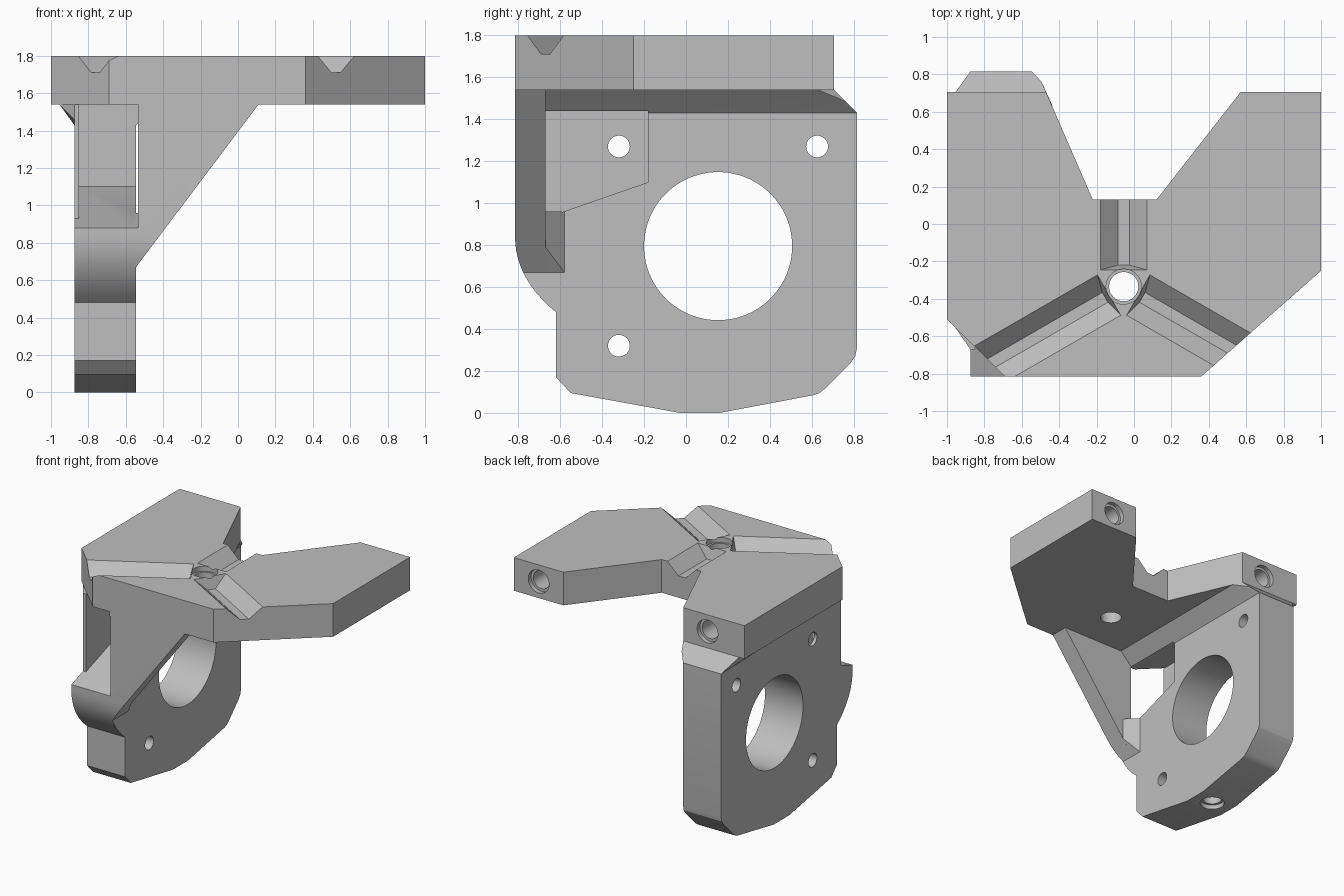
import bpy, bmesh, math
from mathutils import Vector, Matrix

if "Cube" in bpy.data.objects:
    bpy.data.objects.remove(bpy.data.objects["Cube"])

grey = bpy.data.materials.new("plain_grey")
grey.diffuse_color = (0.52, 0.52, 0.52, 1)
grey.use_nodes = True
grey.node_tree.nodes["Principled BSDF"].inputs["Base Color"].default_value = grey.diffuse_color


def add_object(name, bm):
    bmesh.ops.recalc_face_normals(bm, faces=bm.faces)
    mesh = bpy.data.meshes.new(name)
    bm.to_mesh(mesh)
    bm.free()
    mesh.materials.append(grey)
    ob = bpy.data.objects.new(name, mesh)
    bpy.context.collection.objects.link(ob)
    return ob


def prism(name, pts, axis, a, b):
    """Extrude a 2D outline along x (outline yz), y (outline xz) or z (outline xy)."""
    place = {"x": lambda p, t: (t, p[0], p[1]),
             "y": lambda p, t: (p[0], t, p[1]),
             "z": lambda p, t: (p[0], p[1], t)}[axis]
    bm = bmesh.new()
    lo = [bm.verts.new(place(p, a)) for p in pts]
    hi = [bm.verts.new(place(p, b)) for p in pts]
    bm.faces.new(lo)
    bm.faces.new(hi)
    n = len(pts)
    for i in range(n):
        j = (i + 1) % n
        bm.faces.new((lo[i], lo[j], hi[j], hi[i]))
    return add_object(name, bm)


def hull(name, pts):
    bm = bmesh.new()
    for p in pts:
        bm.verts.new(p)
    bmesh.ops.convex_hull(bm, input=bm.verts)
    bmesh.ops.dissolve_limit(bm, angle_limit=0.01, verts=bm.verts, edges=bm.edges)
    return add_object(name, bm)


def rod(axis, u, v, r, a, b, n=48):
    ring = [(u + r * math.cos(2 * math.pi * i / n),
             v + r * math.sin(2 * math.pi * i / n)) for i in range(n)]
    return prism("hole_cutter", ring, axis, a, b)


def combine(ob, other, op):
    mod = ob.modifiers.new("bool", "BOOLEAN")
    mod.operation, mod.object, mod.solver = op, other, "EXACT"
    bpy.context.view_layer.update()
    dg = bpy.context.evaluated_depsgraph_get()
    mesh = bpy.data.meshes.new_from_object(ob.evaluated_get(dg))
    ob.modifiers.clear()
    ob.data = mesh
    bpy.data.objects.remove(other)


# Motor plate side profile (y, z), with a rounded front shoulder
shoulder = []
for i in range(13):
    t = i / 12
    p = (Vector((-.815, .84)) * (1 - t) ** 2 + Vector((-.815, .64)) * 2 * t * (1 - t)
         + Vector((-.62, .48)) * t * t)
    shoulder.append((p.x, p.y))
side = [(-.815, 1.54)] + shoulder + [
    (-.62, .17), (-.55, .095), (-.03, 0), (.16, 0), (.61, .085), (.637, .095), (.66, .113),
    (.785, .238), (.807, .27), (.815, .31), (.815, 1.43), (.705, 1.54)]
body = prism("motor_bracket", side, "x", -.875, -.545)

# Triangular front gusset, following the shoulder
gusset = prism("gusset", side, "x", -.7, .2)
combine(gusset, prism("gusset_shape", [(-.7, .67), (-.545, .67), (.11, 1.54), (-.7, 1.54)],
                      "y", -.9, -.67), "INTERSECT")
combine(body, gusset, "UNION")

# Small corner fillet behind the gusset
combine(body, hull("corner_fillet", [
    (-.545, -.67, .67), (-.545, -.58, .67), (-.545, -.58, .96),
    (-.545, -.67, .96), (-.455, -.67, .79), (-.455, -.67, .96)]), "UNION")

# Sloped flare below the top plate
combine(body, hull("flare", [
    (-.955, .705, 1.54), (-.47, .705, 1.54), (-.435, .63, 1.54), (-.435, -.67, 1.54),
    (-.955, -.555, 1.54), (-.875, -.67, 1.54), (-.875, .785, 1.46), (-.494, .76, 1.485),
    (-.545, .815, 1.43), (-.875, .815, 1.43), (-.545, -.67, 1.43), (-.875, -.67, 1.46)]),
    "UNION")

# Open slot in the front with a sloping floor
slot = [(-.9, .85), (-.18, 1.10), (-.18, 1.6), (-.9, 1.6)]
combine(body, prism("slot_cutter", slot, "x", -.85, -.535), "DIFFERENCE")
front = [(-.9, .85), (-.67, .93), (-.67, 1.6), (-.9, 1.6)]
combine(body, prism("slot_cutter", front, "x", -1.0, -.535), "DIFFERENCE")

# Large bore and screw holes
combine(body, rod("x", .153, .795, .353, -1.2, -.3, 96), "DIFFERENCE")
for y, z in ((-.32, 1.27), (.625, 1.27), (-.32, .32)):
    combine(body, rod("x", y, z, .052, -1.2, -.3, 32), "DIFFERENCE")

# Top plate
outline = [(-1, .705), (-1, -.51), (-.69, -.815), (.36, -.815), (1, -.25), (1, .705),
           (.57, .705), (.12, .13), (-.22, .13), (-.47, .705)]
plate = prism("top_plate", outline, "z", 1.54, 1.80)

# Three grooves radiating from the centre hole
cx, cy = -.055, -.335
for deg in (90, 210, 330):
    m = Matrix.Translation((cx, cy, 0)) @ Matrix.Rotation(math.radians(deg), 4, "Z")
    pts = []
    for s in (-1, 1):
        pts += [(.087, s * .135, 1.81), (.115, s * .03, 1.71),
                (1.2, s * .135, 1.81), (1.2, s * .03, 1.71)]
    combine(plate, hull("groove_cutter", [m @ Vector(p) for p in pts]), "DIFFERENCE")

# Centre hole with a shallow step
combine(plate, rod("z", cx, cy, .078, 1.4, 2), "DIFFERENCE")
combine(plate, rod("z", cx, cy, .094, 1.76, 2), "DIFFERENCE")

# Stepped blind holes in the two rear ends
for x in (-.68, .785):
    combine(plate, rod("y", x, 1.67, .09, .67, .9), "DIFFERENCE")
    combine(plate, rod("y", x, 1.67, .07, .40, .9), "DIFFERENCE")

# Stepped blind hole in the bottom edge
combine(body, rod("z", -.71, .065, .09, -.2, .035), "DIFFERENCE")
combine(body, rod("z", -.71, .065, .07, -.2, .28), "DIFFERENCE")

# Join into one solid and shade
combine(body, plate, "UNION")
bpy.context.view_layer.objects.active = body
body.select_set(True)
bpy.ops.object.shade_smooth_by_angle(angle=math.radians(20))
